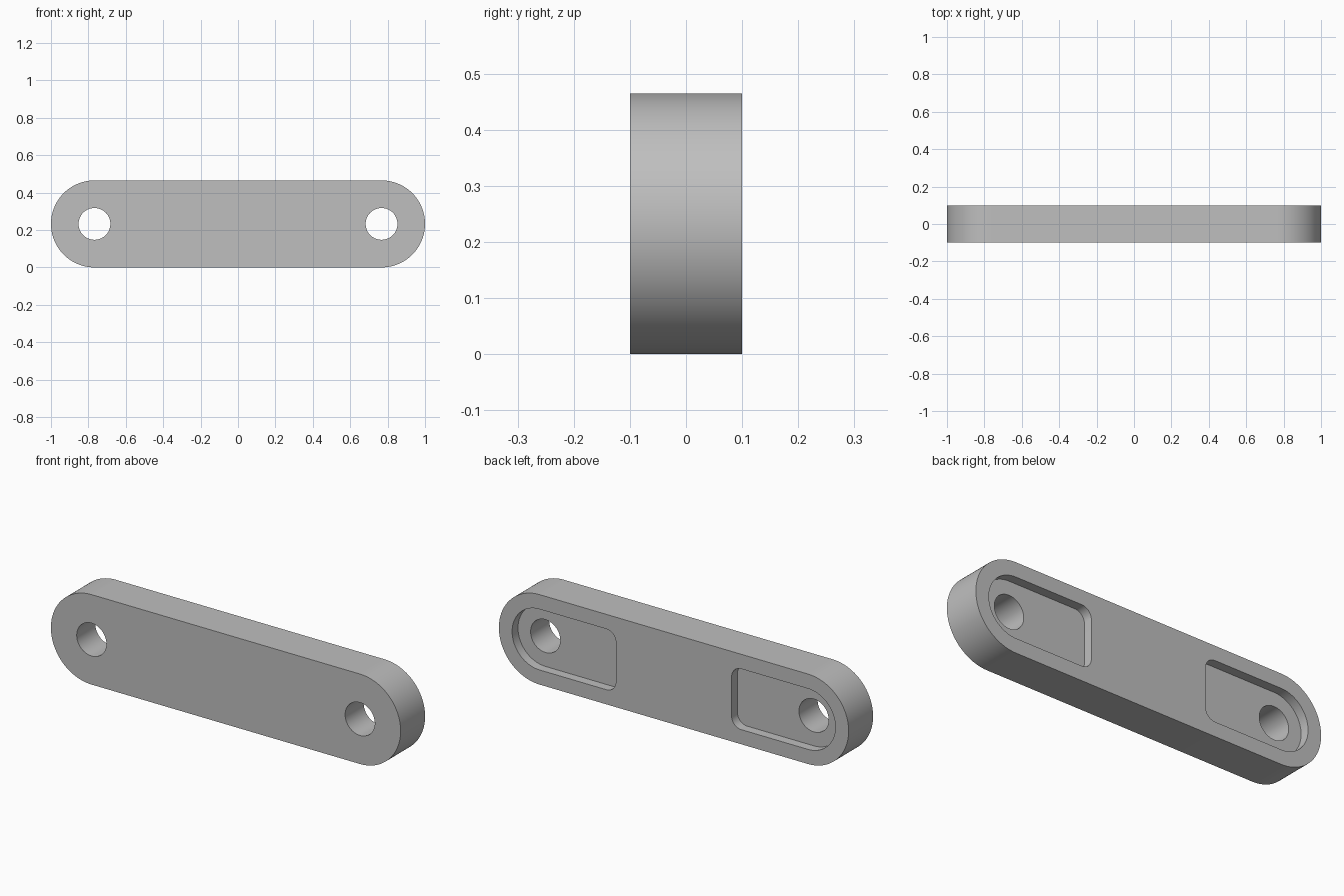
import bpy
import bmesh
from math import cos, sin, pi, radians

cube = bpy.data.objects.get("Cube")
if cube:
    bpy.data.objects.remove(cube, do_unlink=True)

# Main dimensions
RADIUS = 0.2325          # rounded ends of the bar
HALF_DEPTH = 0.1
HOLE_X = 1 - RADIUS
HOLE_R = 0.085
POCKET_R = 0.157
POCKET_INNER_X = 0.331
CORNER_R = 0.055
POCKET_DEPTH = 0.048

grey = bpy.data.materials.new("plain grey")
grey.use_nodes = True
colour = (0.52, 0.52, 0.52, 1)
grey.diffuse_color = colour
grey.node_tree.nodes["Principled BSDF"].inputs["Base Color"].default_value = colour


def arc(cx, cz, r, start, end, steps):
    """Points on an arc in the xz plane, angles in degrees."""
    angles = [radians(start + (end - start) * i / steps) for i in range(steps + 1)]
    return [(cx + r * cos(a), cz + r * sin(a)) for a in angles]


def extrude_profile(name, points, y0, y1):
    """Solid made by extruding an xz outline from y0 to y1."""
    bm = bmesh.new()
    face = bm.faces.new([bm.verts.new((x, y0, z)) for x, z in points])
    result = bmesh.ops.extrude_face_region(bm, geom=[face])
    verts = [v for v in result["geom"] if isinstance(v, bmesh.types.BMVert)]
    bmesh.ops.translate(bm, verts=verts, vec=(0, y1 - y0, 0))
    bmesh.ops.recalc_face_normals(bm, faces=bm.faces)
    mesh = bpy.data.meshes.new(name)
    bm.to_mesh(mesh)
    bm.free()
    mesh.materials.append(grey)
    obj = bpy.data.objects.new(name, mesh)
    bpy.context.collection.objects.link(obj)
    return obj


def cut(target, cutter):
    """Subtract the cutter from the target and discard it."""
    cutter.hide_render = True
    mod = target.modifiers.new(cutter.name, "BOOLEAN")
    mod.operation = "DIFFERENCE"
    mod.solver = "EXACT"
    mod.object = cutter
    bpy.context.view_layer.objects.active = target
    bpy.ops.object.modifier_apply(modifier=mod.name)
    bpy.data.objects.remove(cutter, do_unlink=True)


# Bar with two round ends
outline = (arc(HOLE_X, RADIUS, RADIUS, -90, 90, 48)
           + arc(-HOLE_X, RADIUS, RADIUS, 90, 270, 48))
bar = extrude_profile("link_bar", outline, -HALF_DEPTH, HALF_DEPTH)

# Back pocket outline: round outer end, small rounded inner corners
corner_x = POCKET_INNER_X + CORNER_R
corner_z = POCKET_R - CORNER_R
pocket = (arc(HOLE_X, RADIUS, POCKET_R, -90, 90, 48)
          + arc(corner_x, RADIUS + corner_z, CORNER_R, 90, 180, 12)
          + arc(corner_x, RADIUS - corner_z, CORNER_R, 180, 270, 12))
hole = arc(HOLE_X, RADIUS, HOLE_R, 0, 360, 64)[:-1]

# Pocket and through hole at each end
for side, sign in (("left", 1), ("right", -1)):
    for part, points, y0 in (("pocket", pocket, HALF_DEPTH - POCKET_DEPTH),
                             ("hole", hole, -HALF_DEPTH - 0.1)):
        mirrored = [(sign * x, z) for x, z in points]
        cut(bar, extrude_profile(f"{side}_{part}_cutter", mirrored, y0, HALF_DEPTH + 0.1))

# Smooth curved walls, crisp rims
bpy.ops.object.select_all(action="DESELECT")
bar.select_set(True)
bpy.context.view_layer.objects.active = bar
bpy.ops.object.shade_smooth_by_angle(angle=radians(30))
